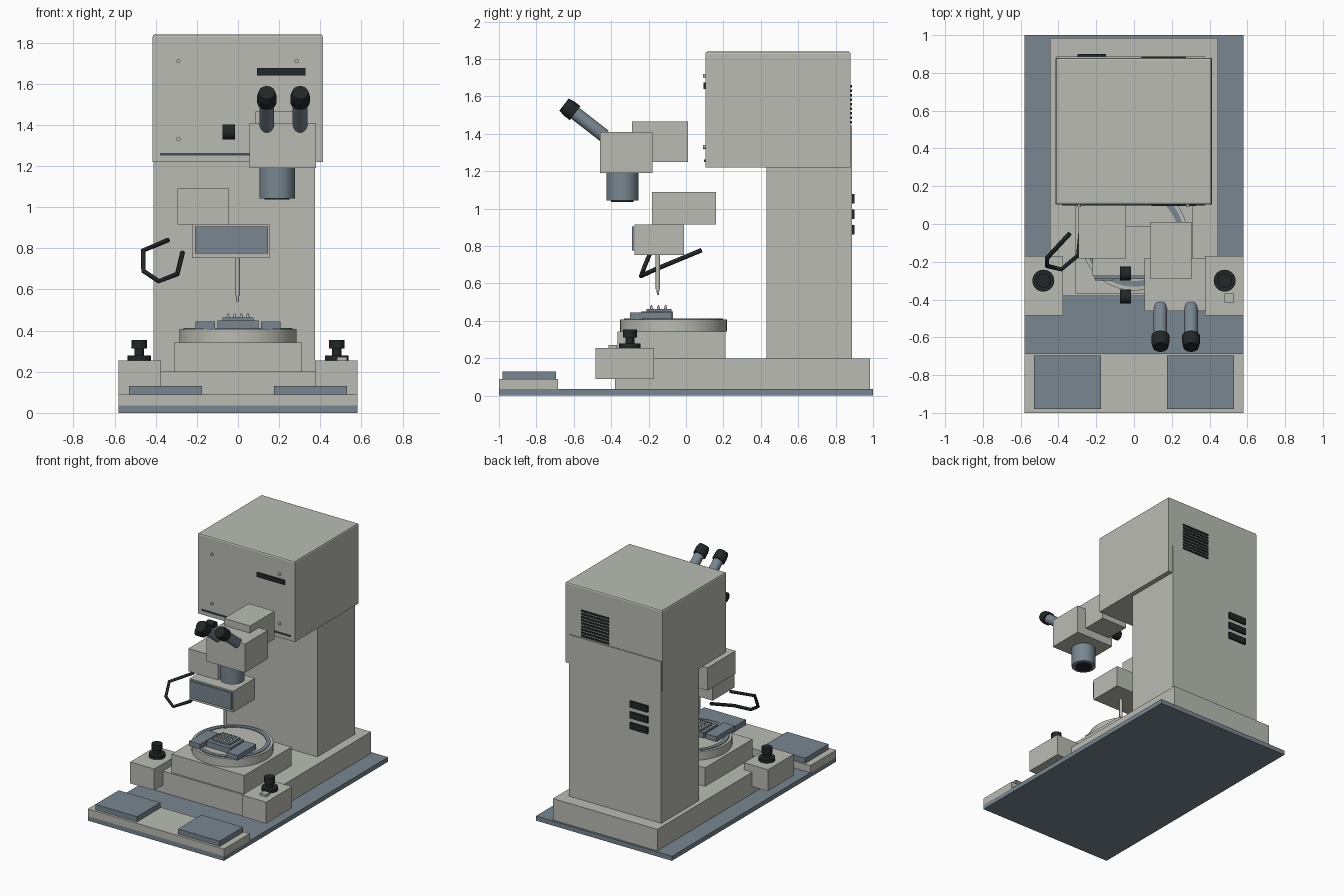
import bpy, bmesh, math
from mathutils import Vector

cube = bpy.data.objects.get("Cube")
if cube:
    bpy.data.objects.remove(cube, do_unlink=True)


def material(name, rgb):
    m = bpy.data.materials.new(name)
    m.use_nodes = True
    m.diffuse_color = (*rgb, 1)
    m.node_tree.nodes["Principled BSDF"].inputs["Base Color"].default_value = (*rgb, 1)
    return m


grey = material("warm_grey", (0.49, 0.50, 0.455))
slate = material("slate_blue", (0.19, 0.24, 0.28))
navy = material("dark_blue", (0.05, 0.07, 0.10))
black = material("black", (0.016, 0.02, 0.021))


def finish(bm, name, mat, smooth=False):
    bmesh.ops.recalc_face_normals(bm, faces=bm.faces)
    mesh = bpy.data.meshes.new(name)
    bm.to_mesh(mesh)
    bm.free()
    mesh.materials.append(mat)
    ob = bpy.data.objects.new(name, mesh)
    bpy.context.collection.objects.link(ob)
    if smooth:
        bpy.ops.object.select_all(action='DESELECT')
        ob.select_set(True)
        bpy.context.view_layer.objects.active = ob
        bpy.ops.object.shade_smooth_by_angle(angle=math.radians(35))
    return ob


def box(name, mat, x, y, z, bevel_top=0):
    """Box from (min, max) ranges on each axis."""
    bm = bmesh.new()
    bmesh.ops.create_cube(bm, size=1)
    for v in bm.verts:
        v.co = [(r[0] + r[1]) / 2 + c * (r[1] - r[0]) for c, r in zip(v.co, (x, y, z))]
    if bevel_top:
        edges = [e for e in bm.edges if all(abs(v.co.z - z[1]) < 1e-4 for v in e.verts)]
        bmesh.ops.bevel(bm, geom=edges, offset=bevel_top, segments=2, affect='EDGES', profile=0.5)
    return finish(bm, name, mat)


def rod(name, mat, start, end, r1, r2=None, sides=32):
    """Cylinder or cone between two points."""
    a, b = Vector(start), Vector(end)
    bm = bmesh.new()
    bmesh.ops.create_cone(bm, cap_ends=True, segments=sides, radius1=r1,
                          radius2=r1 if r2 is None else r2, depth=(b - a).length)
    turn = (b - a).to_track_quat('Z', 'Y')
    for v in bm.verts:
        v.co = turn @ v.co + (a + b) / 2
    return finish(bm, name, mat, True)


def lathe(name, mat, centre, profile, sides=64):
    """Closed (radius, height) profile turned about a vertical axis."""
    bm = bmesh.new()
    rings = []
    for i in range(sides):
        t = 2 * math.pi * i / sides
        rings.append([bm.verts.new((centre[0] + r * math.cos(t), centre[1] + r * math.sin(t), z))
                      for r, z in profile])
    n = len(profile)
    for i in range(sides):
        a, b = rings[i], rings[(i + 1) % sides]
        for j in range(n):
            k = (j + 1) % n
            bm.faces.new((a[j], b[j], b[k], a[k]))
    return finish(bm, name, mat, True)


# Base, arm rest and main plinth
box("base_plate", slate, (-.58, .58), (-1, 1), (0, .035))
box("arm_rest", grey, (-.58, .58), (-1, -.685), (.035, .09))
box("plinth", grey, (-.445, .445), (-.38, .985), (.035, .2))

# Mirrored pads, control blocks and control knobs
for side, s in (("left", 1), ("right", -1)):
    def span(a, b):
        return sorted((s * a, s * b))
    box(side + "_pad", slate, span(.175, .53), (-.98, -.695), (.09, .13))
    box(side + "_control_block", grey, span(.375, .58), (-.485, -.17), (.09, .255))
    for part, r, z0, z1 in (("flange", .058, .255, .28), ("stem", .024, .28, .312),
                            ("top", .038, .312, .355)):
        rod(f"{side}_knob_{part}", black, (s * .48, -.3, z0), (s * .48, -.3, z1), r)
box("control_button", grey, (.48, .53), (-.415, -.368), (.255, .272))

# Column and upper housing
box("column", grey, (-.41, .375), (.43, .887), (.2, 1.445))
box("housing", grey, (-.415, .412), (.103, .88), (1.22, 1.84), .012)

# Front details of the housing
for x in (-.29, .285):
    for z in (1.33, 1.71):
        rod("housing_screw", grey, (x, .104, z), (x, .09, z), .01, sides=16)
box("display_slot", black, (.093, .328), (.094, .104), (1.64, 1.675))
box("housing_trim", navy, (-.38, .375), (.097, .104), (1.25, 1.262))

# Rear ventilation
for i in range(9):
    z = 1.455 + i * .024
    box("housing_vent", black, (.04, .275), (.879, .887), (z, z + .014))
for i in range(3):
    z = .862 + i * .083
    box("column_vent", black, (-.3, -.148), (.886, .9), (z, z + .05))

# Stage and round table with inlaid ring
box("stage_block", grey, (-.31, .31), (-.367, .21), (.2, .343))
rod("round_table", grey, (0, -.067, .343), (0, -.067, .407), .285, sides=64)
lathe("table_ring", slate, (0, -.067), [(.235, .4), (.265, .4), (.265, .413), (.235, .413)])

# Work holder
for name, x in (("left_clamp", (.112, .207)), ("right_clamp", (-.207, -.112))):
    box(name, slate, x, (-.3, -.075), (.407, .445))
box("holder_base", slate, (-.1, .1), (-.24, -.07), (.407, .45))
box("holder_tray", slate, (-.075, .075), (-.21, -.078), (.45, .463))
for i in range(4):
    for j in range(3):
        x, y = -.048 + i * .032, -.185 + j * .038
        rod("work_pin", grey, (x, y, .463), (x, y, .484), .009, .003, 12)

# Bonding head
box("head_mount", grey, (-.295, -.043), (-.183, .16), (.915, 1.09))
box("head_body", grey, (-.22, .152), (-.275, -.01), (.752, .915))
box("head_panel", slate, (-.21, .145), (-.29, -.275), (.775, .905))
rod("needle_shank", grey, (-.002, -.15, .752), (-.002, -.15, .57), .012, sides=20)
rod("needle_tip", grey, (-.002, -.15, .57), (-.002, -.15, .538), .008, .005, 20)

# Bent guide handle
curve = bpy.data.curves.new("guide_handle", 'CURVE')
curve.dimensions = '3D'
curve.bevel_depth = .012
curve.bevel_resolution = 2
curve.use_fill_caps = True
path = [(-.34, -.05, .84), (-.46, -.18, .79), (-.46, -.222, .69),
        (-.385, -.24, .64), (-.295, -.165, .675), (-.27, .083, .778)]
line = curve.splines.new('POLY')
line.points.add(len(path) - 1)
for p, co in zip(line.points, path):
    p.co = (*co, 1)
curve.materials.append(black)
bpy.context.collection.objects.link(bpy.data.objects.new("guide_handle", curve))

# Microscope
box("scope_body", grey, (.055, .38), (-.46, -.18), (1.19, 1.41))
box("scope_arm", grey, (.085, .305), (-.29, .01), (1.25, 1.465))
rod("objective", slate, (.19, -.34, 1.195), (.19, -.34, 1.043), .086, sides=48)
rod("objective_lens", black, (.19, -.34, 1.045), (.19, -.34, 1.036), .06, sides=48)
for x in (.14, .302):
    root, axis = Vector((x, -.435, 1.388)), Vector((0, -.79, .613))
    rod("eyepiece_tube", slate, root, root + axis * .22, .036)
    rod("eyepiece_collar", black, root + axis * .2, root + axis * .245, .047)
    rod("eyepiece_cup", black, root + axis * .245, root + axis * .275, .047, .04)
for y in (-.385, -.262):
    rod("focus_knob", black, (-.075, y, 1.365), (-.015, y, 1.365), .037)
